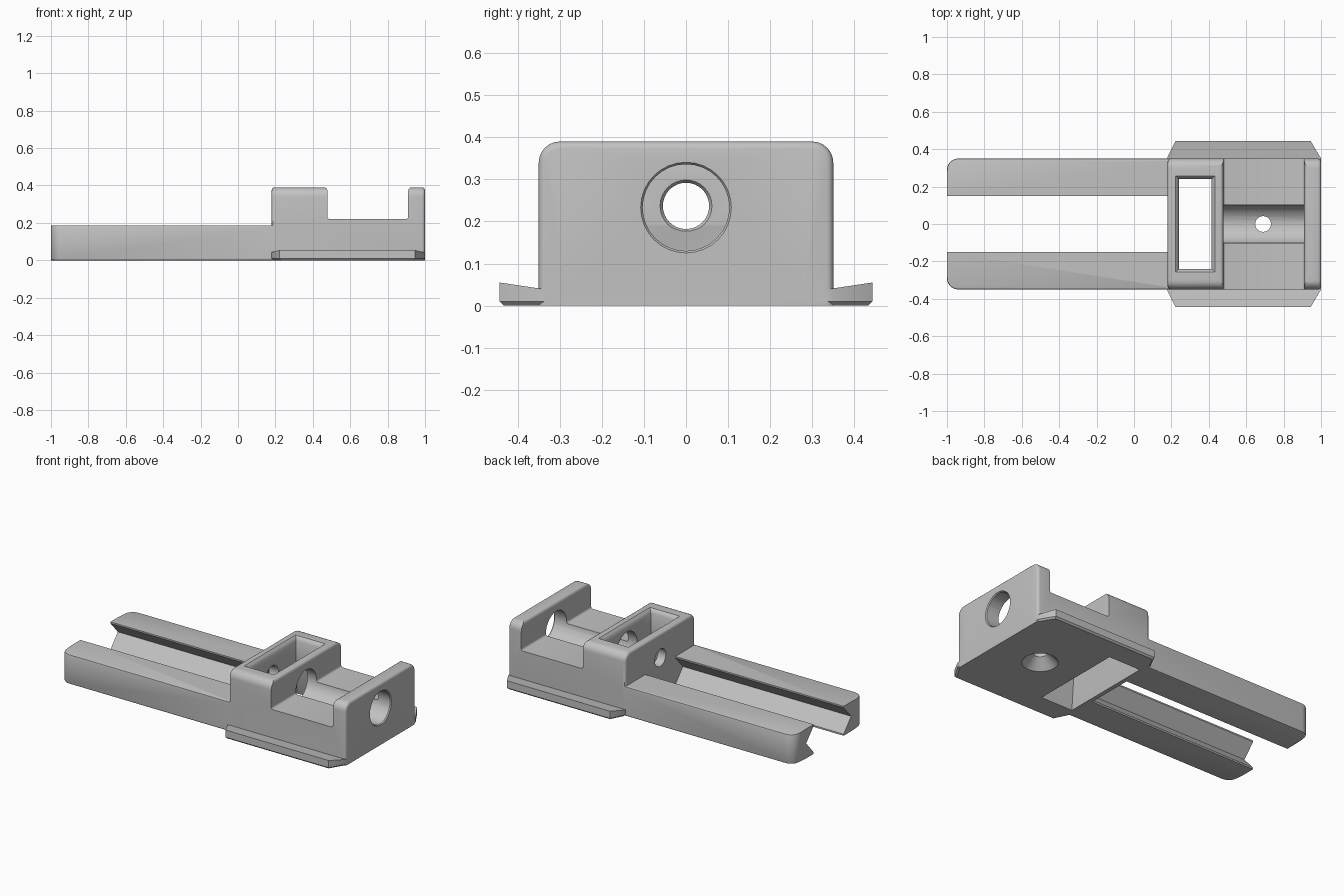
import bpy, bmesh, math
from mathutils import Vector

if "Cube" in bpy.data.objects:
    bpy.data.objects.remove(bpy.data.objects["Cube"])

grey = bpy.data.materials.new("mid_grey")
grey.diffuse_color = (0.54, 0.54, 0.54, 1)
grey.use_nodes = True
grey.node_tree.nodes["Principled BSDF"].inputs["Base Color"].default_value = grey.diffuse_color


def arc(cx, cy, r, a0, a1, n=6):
    """Points along a circular arc, angles in degrees."""
    return [(cx + r * math.cos(math.radians(a0 + (a1 - a0) * i / n)),
             cy + r * math.sin(math.radians(a0 + (a1 - a0) * i / n))) for i in range(n + 1)]


def prism(name, pts, axis, lo, hi, bevel_if=None, width=0.01, segments=1):
    """Extrude a 2D outline along an axis; hi may be a function of the outline point.
    bevel_if picks edges to bevel by their two end points."""
    place = {"x": lambda p, t: (t, p[0], p[1]),
             "y": lambda p, t: (p[0], t, p[1]),
             "z": lambda p, t: (p[0], p[1], t)}[axis]
    bm = bmesh.new()
    a = [bm.verts.new(place(p, lo)) for p in pts]
    b = [bm.verts.new(place(p, hi(p) if callable(hi) else hi)) for p in pts]
    bm.faces.new(a)
    bm.faces.new(b)
    for i in range(len(pts)):
        j = (i + 1) % len(pts)
        bm.faces.new((a[i], a[j], b[j], b[i]))
    bmesh.ops.recalc_face_normals(bm, faces=bm.faces)
    if bevel_if:
        edges = [e for e in bm.edges if bevel_if(e.verts[0].co, e.verts[1].co)]
        bmesh.ops.bevel(bm, geom=edges, offset=width, segments=segments,
                        profile=0.5, affect='EDGES', clamp_overlap=True)
        bmesh.ops.recalc_face_normals(bm, faces=bm.faces)
    return finish(name, bm)


def frustum(name, axis, centre, r0, r1, depth):
    """Cylinder or cone along x or z, r0 at the low end."""
    bm = bmesh.new()
    bmesh.ops.create_cone(bm, cap_ends=True, segments=32, radius1=r0, radius2=r1, depth=depth)
    if axis == "x":
        for v in bm.verts:
            v.co = Vector((v.co.z, v.co.y, -v.co.x))
    bmesh.ops.translate(bm, verts=bm.verts, vec=centre)
    bmesh.ops.recalc_face_normals(bm, faces=bm.faces)
    return finish(name, bm)


def finish(name, bm):
    me = bpy.data.meshes.new(name)
    bm.to_mesh(me)
    bm.free()
    me.materials.append(grey)
    ob = bpy.data.objects.new(name, me)
    bpy.context.collection.objects.link(ob)
    return ob


def combine(target, tool, op):
    """Apply a boolean and remove the tool."""
    mod = target.modifiers.new(op.lower(), 'BOOLEAN')
    mod.operation, mod.solver, mod.object = op, 'EXACT', tool
    bpy.context.view_layer.objects.active = target
    bpy.ops.object.modifier_apply(modifier=mod.name)
    bpy.data.objects.remove(tool)


# Main body: arched block with softened ends
outline = ([(-0.35, 0), (0.35, 0)] + arc(0.30, 0.34, 0.05, 0, 90)
           + arc(-0.30, 0.34, 0.05, 90, 180))
body = prism("clamp_body", outline, "x", 0.18, 1.0,
             lambda p, q: abs(p.x - q.x) < 1e-4 and p.z + q.z > 1e-3, 0.016, 3)

# Saddle gap between tower and end wall, with rounded rims
gap = ([(0.44, 0.45), (0.44, 0.39)] + arc(0.46, 0.372, 0.018, 90, 0, 4)
       + arc(0.49, 0.232, 0.012, 180, 270, 3) + arc(0.898, 0.232, 0.012, 270, 360, 3)
       + arc(0.928, 0.372, 0.018, 180, 90, 4) + [(0.95, 0.39), (0.95, 0.45)])
combine(body, prism("saddle_cutter", gap, "y", -0.5, 0.5), 'DIFFERENCE')


def on_floor(p, q):
    return p.z < 1e-4 and q.z < 1e-4


for s in (1, -1):
    # Long arm with rounded outer corner
    plan = [(0.2, 0.15 * s), (-1.0, 0.15 * s)]
    plan += [(x, y * s) for x, y in arc(-0.94, 0.29, 0.06, 180, 90)] + [(0.2, 0.35 * s)]
    arm = prism("arm", plan, "z", 0, 0.187,
                lambda p, q: abs(p.z - q.z) < 1e-4 and min(abs(p.y), abs(q.y)) > 0.16
                and (p.x + q.x) < 0.38, 0.008, 2)
    # V groove along the inner face
    vee = [(0.10 * s, 0.187), (0.15 * s, 0.178), (0.225 * s, 0.095),
           (0.15 * s, 0.010), (0.10 * s, 0.002)]
    combine(arm, prism("groove_cutter", vee, "x", -1.1, 0.179), 'DIFFERENCE')
    combine(body, arm, 'UNION')
    # Side flange with clipped corners and sloping top
    plan = [(0.18, 0.28), (0.18, 0.36), (0.222, 0.443), (0.945, 0.443), (1.0, 0.35), (1.0, 0.28)]
    plan = [(x, y * s) for x, y in plan]
    flange = prism("flange", plan, "z", 0, lambda p: 0.041 + 0.15 * (abs(p[1]) - 0.35),
                   on_floor, 0.01)
    combine(body, flange, 'UNION')

# Nut slot through the tower, flared towards the floor
bm = bmesh.new()
rings = []
for z, x0, x1, y in ((-0.01, 0.205, 0.43, 0.30), (0.19, 0.24, 0.415, 0.24),
                     (0.365, 0.24, 0.415, 0.24), (0.382, 0.232, 0.424, 0.248),
                     (0.40, 0.212, 0.442, 0.268)):
    rings.append([bm.verts.new(c) for c in ((x0, -y, z), (x1, -y, z), (x1, y, z), (x0, y, z))])
bm.faces.new(rings[0])
bm.faces.new(rings[-1])
for lo, hi in zip(rings, rings[1:]):
    for i in range(4):
        j = (i + 1) % 4
        bm.faces.new((lo[i], lo[j], hi[j], hi[i]))
bmesh.ops.recalc_face_normals(bm, faces=bm.faces)
combine(body, finish("slot_cutter", bm), 'DIFFERENCE')

# Rod bore, its entry chamfer, narrow rear bore, drain hole and countersink
for cutter in (
        frustum("bore_cutter", "x", (0.72, 0, 0.233), 0.103, 0.103, 0.76),
        frustum("bore_chamfer", "x", (0.997, 0, 0.233), 0.101, 0.110, 0.012),
        frustum("rear_bore_cutter", "x", (0.25, 0, 0.237), 0.055, 0.055, 0.30),
        frustum("rear_chamfer", "x", (0.236, 0, 0.237), 0.055, 0.063, 0.012),
        frustum("drain_cutter", "z", (0.69, 0, 0.1), 0.042, 0.042, 0.4),
        frustum("countersink_cutter", "z", (0.69, 0, 0.028), 0.107, 0.042, 0.065)):
    combine(body, cutter, 'DIFFERENCE')

# Smooth the rounded parts, keep hard edges crisp
bpy.ops.object.select_all(action='DESELECT')
body.select_set(True)
bpy.context.view_layer.objects.active = body
bpy.ops.object.shade_smooth_by_angle(angle=math.radians(32))
